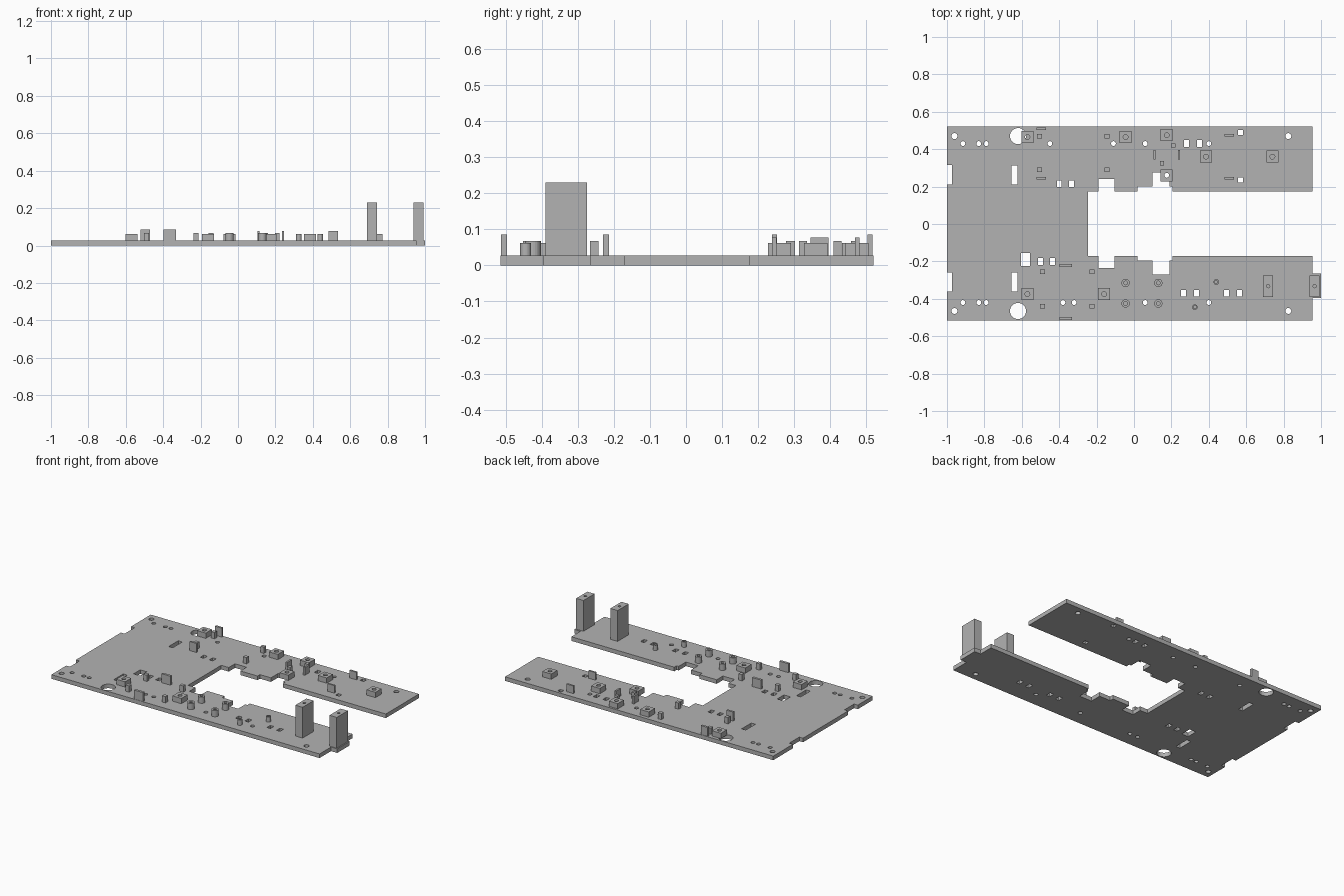
import bpy
import bmesh
from math import cos, sin, tau

default_cube = bpy.data.objects.get("Cube")
if default_cube:
    bpy.data.objects.remove(default_cube, do_unlink=True)

# Single plain grey
grey = bpy.data.materials.new("plain grey")
grey.use_nodes = True
grey_value = (0.45, 0.45, 0.45, 1)
grey.diffuse_color = grey_value
grey.node_tree.nodes["Principled BSDF"].inputs["Base Color"].default_value = grey_value

PLATE_TOP = 0.027


def rectangle(x, y, width, depth):
    """Corner points of a rectangle about its centre."""
    half_w, half_d = width / 2, depth / 2
    return [(x - half_w, y - half_d), (x + half_w, y - half_d),
            (x + half_w, y + half_d), (x - half_w, y + half_d)]


def circle(x, y, radius, sides=24):
    """Points of a round profile."""
    return [(x + radius * cos(tau * i / sides), y + radius * sin(tau * i / sides))
            for i in range(sides)]


def prism(name, outline, holes=(), bottom=PLATE_TOP, top=PLATE_TOP):
    """Extrude a flat outline, with through holes, between two heights."""
    curve = bpy.data.curves.new(name + "_profile", "CURVE")
    curve.dimensions = "2D"
    curve.fill_mode = "BOTH"
    curve.extrude = (top - bottom) / 2
    for loop in (outline, *holes):
        spline = curve.splines.new("POLY")
        spline.points.add(len(loop) - 1)
        for point, (x, y) in zip(spline.points, loop):
            point.co = (x, y, 0, 1)
        spline.use_cyclic_u = True
    profile = bpy.data.objects.new(name + "_profile", curve)
    bpy.context.collection.objects.link(profile)
    graph = bpy.context.evaluated_depsgraph_get()
    mesh = bpy.data.meshes.new_from_object(profile.evaluated_get(graph))
    bpy.data.objects.remove(profile, do_unlink=True)
    bpy.data.curves.remove(curve)

    # Weld the caps to the walls and keep flat faces
    bm = bmesh.new()
    bm.from_mesh(mesh)
    bmesh.ops.remove_doubles(bm, verts=bm.verts, dist=0.0001)
    bmesh.ops.recalc_face_normals(bm, faces=bm.faces)
    bmesh.ops.translate(bm, verts=bm.verts, vec=(0, 0, (top + bottom) / 2))
    for face in bm.faces:
        face.smooth = False
    bm.to_mesh(mesh)
    bm.free()
    mesh.name = name
    mesh.materials.clear()
    mesh.materials.append(grey)
    part = bpy.data.objects.new(name, mesh)
    bpy.context.collection.objects.link(part)
    return part


# Base plate outline: notched left end, forked right end, stepped inner slot
upper_inner = [(.955, .175), (.205, .175), (.205, .2), (.19, .2), (.19, .275),
               (.1, .275), (.1, .2), (.02, .2), (.02, .175), (-.105, .175),
               (-.105, .24), (-.19, .24), (-.19, .175), (-.245, .175)]
lower_inner = [(x, .005 - y) for x, y in reversed(upper_inner)]
end_tab = [(.955, -.265), (1, -.265), (1, -.395), (.955, -.395)]
left_end = [(-1, -.515), (-1, -.36), (-.973, -.36), (-.973, -.26), (-1, -.26),
            (-1, .21), (-.973, .21), (-.973, .315), (-1, .315), (-1, .52)]
plate_outline = ([(.955, .52)] + upper_inner + lower_inner + end_tab
                 + [(.955, -.515)] + left_end)

# Round holes
plate_holes = []
for y in (.47, -.465):
    plate_holes.append(circle(-.62, y, .043, 32))
    for x in (-.96, .825):
        plate_holes.append(circle(x, y, .016))
for y, columns in ((.43, (-.45, -.11)), (-.42, (-.38, -.32))):
    for x in (-.915, -.83, -.79, .06, .4, *columns):
        plate_holes.append(circle(x, y, .013, 16))

# Slots and rectangular windows
for y in (.262, -.31):
    plate_holes.append(rectangle(-.639, y, .03, .1))
plate_holes.append(rectangle(-.58, -.19, .048, .07))
for y, columns in ((.215, (-.4, -.335)), (.43, (.28, .35)),
                   (-.2, (-.5, -.435)), (-.37, (.265, .335, .495, .565))):
    for x in columns:
        plate_holes.append(rectangle(x, y, .026, .036))
for y in (.49, .235):
    plate_holes.append(rectangle(.57, y, .027, .027))

prism("base_plate", plate_outline, plate_holes, bottom=0)

# Square mounting blocks with a screw hole
blocks = [(-.57, .465), (-.045, .465), (.175, .475), (.385, .36), (.74, .36),
          (.175, .26), (-.57, -.375), (-.16, -.375)]
for x, y in blocks:
    prism("mounting_block", rectangle(x, y, .064, .064),
          [circle(x, y, .013, 16)], top=.062)

# Small locating posts
posts = [(x, y) for x in (-.505, -.145) for y in (.47, .29)]
posts += [(x, y) for x in (-.49, -.225) for y in (-.255, -.44)]
for x, y in posts:
    prism("locating_post", rectangle(x, y, .026, .024), top=.068)
for x, y in ((.15, .325), (.21, .42)):
    prism("small_post", rectangle(x, y, .022, .022), top=.068)

# Thin upright guide walls
for y in (.51, .245):
    prism("left_guide_wall", rectangle(-.495, y, .05, .014), top=.086)
for y in (.475, .245):
    prism("right_guide_wall", rectangle(.51, y, .05, .012), top=.077)
for y in (-.222, -.505):
    prism("front_guide_wall", rectangle(-.365, y, .065, .016), top=.086)
for x in (.11, .24):
    prism("cross_guide_wall", rectangle(x, .37, .012, .05), top=.077)

# Round standoffs with a bore
for x in (-.045, .13):
    for y in (-.315, -.425):
        prism("standoff", circle(x, y, .022), [circle(x, y, .01, 16)], top=.068)
for x, y in ((.44, -.31), (.325, -.445)):
    prism("thin_standoff", circle(x, y, .015), [circle(x, y, .008, 16)], top=.062)

# Tall towers at the right end
for x in (.717, .966):
    prism("tower", rectangle(x, -.332, .053, .115),
          [circle(x, -.332, .009, 16)], top=.23)
